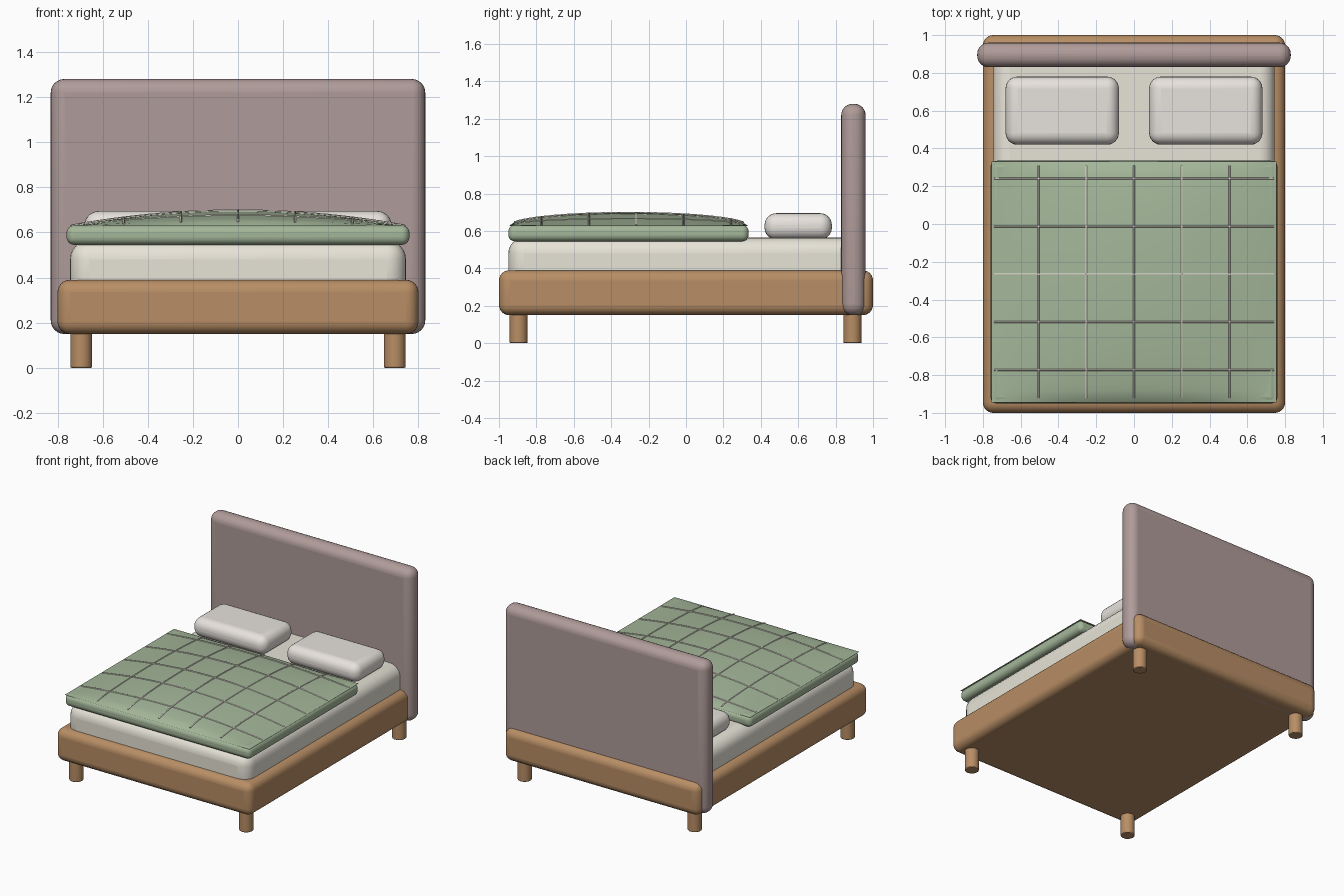
import bpy, math

if "Cube" in bpy.data.objects:
    bpy.data.objects.remove(bpy.data.objects["Cube"])

def material(name, rgb):
    m = bpy.data.materials.new(name)
    m.diffuse_color = (*rgb, 1)
    m.use_nodes = True
    m.node_tree.nodes["Principled BSDF"].inputs["Base Color"].default_value = m.diffuse_color
    return m

WOOD = material("wood", (0.48, 0.27, 0.13))
MAUVE = material("mauve_fabric", (0.43, 0.33, 0.32))
CREAM = material("cream_linen", (0.80, 0.77, 0.68))
WHITE = material("pillow_linen", (0.80, 0.76, 0.72))
GREEN = material("green_quilt", (0.37, 0.47, 0.32))

def finish(ob, name, mat):
    ob.name = name
    ob.data.materials.append(mat)
    bpy.ops.object.select_all(action='DESELECT')
    ob.select_set(True)
    bpy.context.view_layer.objects.active = ob
    bpy.ops.object.shade_smooth_by_angle(angle=math.radians(40))
    return ob

def soft_box(name, lo, hi, radius, mat, segments=6):
    bpy.ops.mesh.primitive_cube_add(size=1, location=[(a + b) / 2 for a, b in zip(lo, hi)])
    ob = bpy.context.object
    ob.scale = [b - a for a, b in zip(lo, hi)]
    bpy.ops.object.transform_apply(location=False, rotation=False, scale=True)
    bev = ob.modifiers.new("Rounding", 'BEVEL')
    bev.width, bev.segments = radius, segments
    return finish(ob, name, mat)

# Frame, headboard, mattress
soft_box("bed_frame", (-0.80, -1.0, 0.15), (0.80, 1.0, 0.39), 0.055, WOOD)
soft_box("headboard", (-0.83, 0.83, 0.15), (0.83, 0.96, 1.28), 0.06, MAUVE)
soft_box("mattress", (-0.745, -0.95, 0.305), (0.745, 0.94, 0.565), 0.085, CREAM)

# Legs
for sx, side in ((-1, "left"), (1, "right")):
    for y, end in ((-0.895, "front"), (0.89, "back")):
        bpy.ops.mesh.primitive_cylinder_add(vertices=32, radius=0.048, depth=0.18,
                                            location=(sx * 0.695, y, 0.09))
        leg = bpy.context.object
        bev = leg.modifiers.new("Rounding", 'BEVEL')
        bev.width, bev.segments = 0.005, 2
        finish(leg, f"{end}_{side}_leg", WOOD)

    # Pillow on each side
    xs = sorted((sx * 0.08, sx * 0.68))
    soft_box(f"{side}_pillow", (xs[0], 0.42, 0.555), (xs[1], 0.78, 0.695), 0.062, WHITE)

# Duvet body
soft_box("duvet_body", (-0.76, -0.95, 0.545), (0.76, 0.335, 0.632), 0.035, GREEN)

# Puffed quilt top, a domed sheet over the duvet body
HX, HY, CY = 0.755, 0.638, -0.307

def puff(x, y):
    u, v = x / HX, (y - CY) / HY
    return 0.628 + 0.07 * max(0, 1 - u * u) * math.sqrt(max(0, 1 - v * v))

N = 40
verts, faces = [], []
for j in range(N + 1):
    for i in range(N + 1):
        x, y = HX * (2 * i / N - 1), CY + HY * (2 * j / N - 1)
        verts.append((x, y, puff(x, y)))
for j in range(N):
    for i in range(N):
        a = j * (N + 1) + i
        faces.append((a, a + 1, a + N + 2, a + N + 1))
mesh = bpy.data.meshes.new("quilt_top")
mesh.from_pydata(verts, [], faces)
quilt = bpy.data.objects.new("quilt_top", mesh)
bpy.context.collection.objects.link(quilt)
finish(quilt, "quilt_top", GREEN)

# Stitch lines following the quilt surface
def stitch(name, pts):
    cu = bpy.data.curves.new(name, 'CURVE')
    cu.dimensions = '3D'
    cu.bevel_depth, cu.bevel_resolution = 0.005, 1
    cu.use_fill_caps = True
    sp = cu.splines.new('POLY')
    sp.points.add(len(pts) - 1)
    for p, (x, y) in zip(sp.points, pts):
        p.co = (x, y, puff(x, y), 1)
    cu.materials.append(CREAM)
    bpy.context.collection.objects.link(bpy.data.objects.new(name, cu))

for k in range(5):
    x, y = -0.506 + 0.253 * k, -0.772 + 0.253 * k
    stitch(f"lengthwise_stitch_{k + 1}", [(x, -0.92 + 1.23 * t / 40) for t in range(41)])
    stitch(f"crosswise_stitch_{k + 1}", [(-0.74 + 1.48 * t / 40, y) for t in range(41)])
